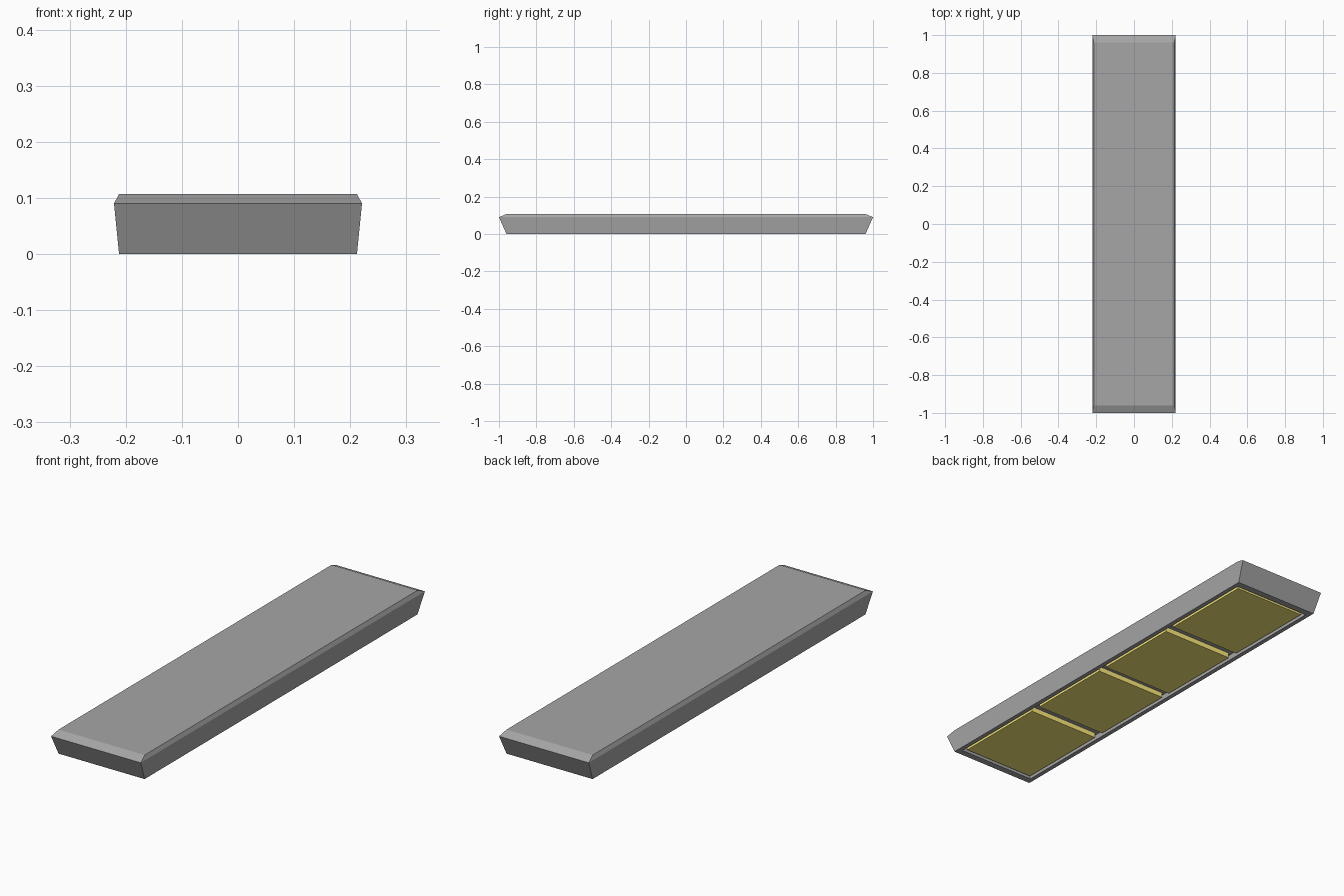
import bpy, bmesh

if "Cube" in bpy.data.objects:
    bpy.data.objects.remove(bpy.data.objects["Cube"])

def material(name, color):
    mat = bpy.data.materials.new(name)
    mat.diffuse_color = (*color, 1)
    mat.use_nodes = True
    mat.node_tree.nodes["Principled BSDF"].inputs["Base Color"].default_value = mat.diffuse_color
    return mat

grey = material("dark_grey", (0.38, 0.38, 0.38))
yellow = material("yellow_lens", (0.95, 0.82, 0.19))

def loft(name, rings, mat):
    """Join rectangular rings (half_x, half_y, z) and cap both ends."""
    bm = bmesh.new()
    loops = [[bm.verts.new((sx * hx, sy * hy, z))
              for sx, sy in ((-1, -1), (1, -1), (1, 1), (-1, 1))]
             for hx, hy, z in rings]
    for a, b in zip(loops, loops[1:]):
        for i in range(4):
            j = (i + 1) % 4
            bm.faces.new((a[i], a[j], b[j], b[i]))
    bm.faces.new(loops[0][::-1])
    bm.faces.new(loops[-1])
    bmesh.ops.recalc_face_normals(bm, faces=bm.faces)
    mesh = bpy.data.meshes.new(name)
    bm.to_mesh(mesh)
    bm.free()
    mesh.materials.append(mat)
    obj = bpy.data.objects.new(name, mesh)
    bpy.context.collection.objects.link(obj)
    return obj

# Housing: recess ceiling, recess wall, bottom rim, flared sides, bevelled top
loft("housing", [(0.192, 0.93, 0.025), (0.192, 0.93, 0), (0.212, 0.96, 0),
                 (0.221, 1.0, 0.09), (0.212, 0.96, 0.107)], grey)

# Four lens panels filling the recess, mirrored front to back
for side, label in ((-1, "front"), (1, "back")):
    for part, y0, y1 in (("inner", 0.022, 0.428), ("outer", 0.477, 0.915)):
        half = (y1 - y0) / 2
        lens = loft(f"lens_panel_{label}_{part}",
                    [(0.178, half, 0.002), (0.178, half, 0.025)], yellow)
        lens.location.y = side * (y0 + y1) / 2
